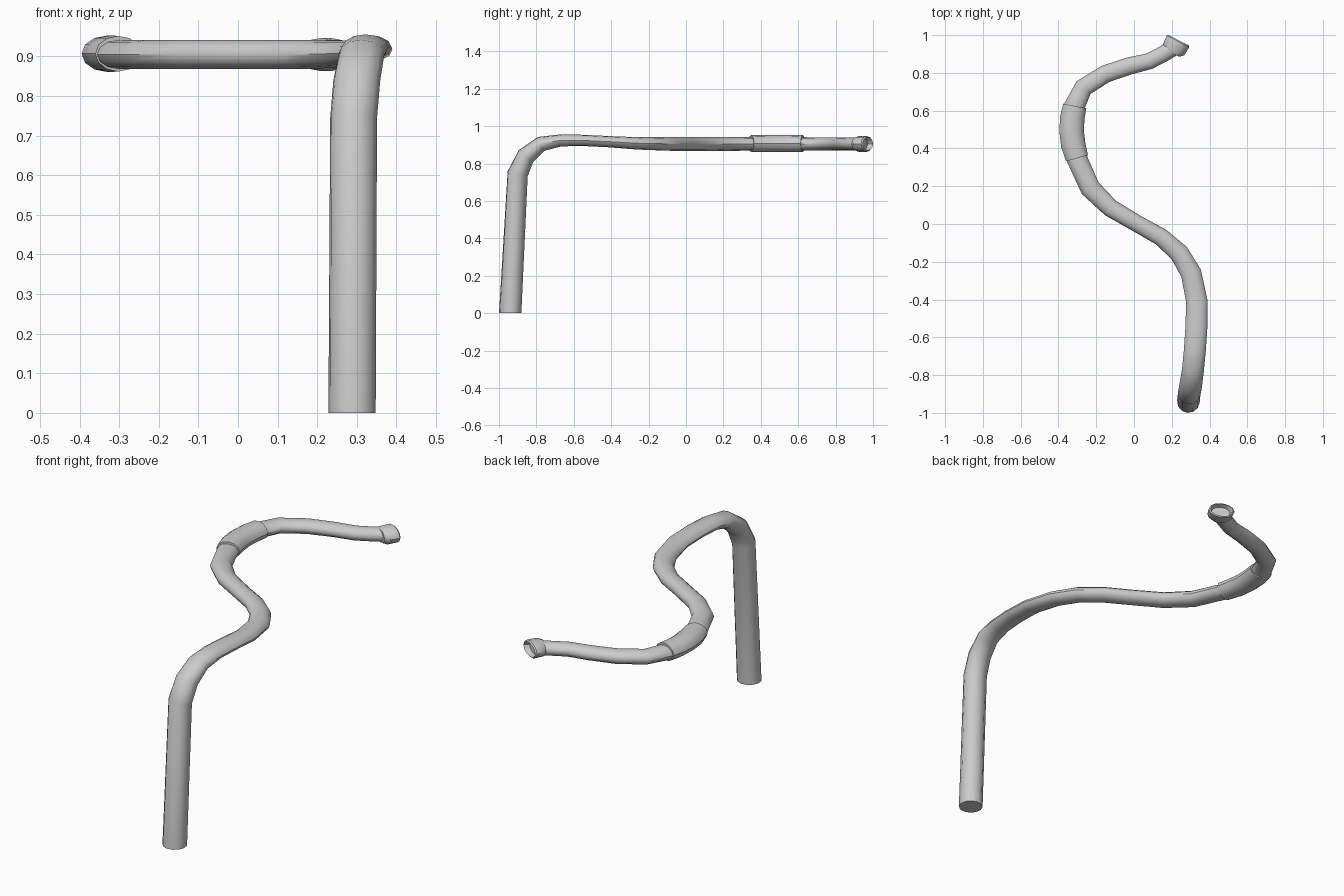
import bpy, bmesh, math
from mathutils import Vector

SIDES = 12
UP = Vector((0, 0, 1))


def sweep(name, stations, axis=None, flat_start=False):
    """Loft elliptical rings (x, y, z, half width, half height) along a path."""
    bm = bmesh.new()
    pts = [Vector(s[:3]) for s in stations]
    rings = []
    for i, (p, s) in enumerate(zip(pts, stations)):
        if axis:
            t = Vector(axis).normalized()
        else:
            a = (p - pts[i - 1]).normalized() if i else Vector()
            b = (pts[i + 1] - p).normalized() if i < len(pts) - 1 else Vector()
            t = (a + b).normalized()
        side = t.cross(UP).normalized()
        up = side.cross(t)
        ring = []
        for k in range(SIDES):
            a = math.tau * k / SIDES
            v = p + side * math.cos(a) * s[3] + up * math.sin(a) * s[4]
            if flat_start and i == 0:
                v.z = 0
            ring.append(bm.verts.new(v))
        rings.append(ring)
    for r, q in zip(rings, rings[1:]):
        for k in range(SIDES):
            n = (k + 1) % SIDES
            bm.faces.new((r[k], r[n], q[n], q[k]))
    bm.faces.new(rings[0])
    bm.faces.new(rings[-1])
    bmesh.ops.recalc_face_normals(bm, faces=bm.faces)
    me = bpy.data.meshes.new(name)
    bm.to_mesh(me)
    bm.free()
    ob = bpy.data.objects.new(name, me)
    bpy.context.collection.objects.link(ob)
    bpy.ops.object.select_all(action='DESELECT')
    bpy.context.view_layer.objects.active = ob
    ob.select_set(True)
    bpy.ops.object.shade_smooth_by_angle(angle=math.radians(40))
    return ob


# Upright pipe, bend and winding horizontal run
sweep("bent_pipe", [
    (0.288, -0.94, 0.0, 0.06, 0.06),
    (0.292, -0.90, 0.745, 0.06, 0.056),
    (0.300, -0.856, 0.84, 0.06, 0.05),
    (0.312, -0.775, 0.905, 0.058, 0.041),
    (0.322, -0.67, 0.924, 0.058, 0.032),
    (0.330, -0.55, 0.924, 0.058, 0.030),
    (0.333, -0.41, 0.917, 0.057, 0.030),
    (0.302, -0.26, 0.908, 0.055, 0.033),
    (0.240, -0.155, 0.906, 0.052, 0.035),
    (0.145, -0.07, 0.905, 0.047, 0.037),
    (0.02, 0.0, 0.905, 0.045, 0.037),
    (-0.125, 0.085, 0.905, 0.048, 0.037),
    (-0.232, 0.19, 0.905, 0.054, 0.037),
    (-0.302, 0.345, 0.905, 0.055, 0.036),
    (-0.330, 0.49, 0.905, 0.055, 0.036),
    (-0.315, 0.625, 0.905, 0.055, 0.036),
    (-0.267, 0.722, 0.905, 0.050, 0.035),
    (-0.150, 0.795, 0.905, 0.047, 0.035),
    (-0.02, 0.838, 0.905, 0.046, 0.034),
    (0.082, 0.862, 0.905, 0.043, 0.034),
    (0.155, 0.900, 0.905, 0.043, 0.034),
    (0.205, 0.930, 0.905, 0.043, 0.034),
], flat_start=True)

# Thicker sleeve around the curve
sweep("sleeve", [
    (-0.302, 0.348, 0.907, 0.06, 0.045),
    (-0.322, 0.42, 0.907, 0.065, 0.046),
    (-0.330, 0.49, 0.907, 0.065, 0.046),
    (-0.327, 0.56, 0.907, 0.065, 0.046),
    (-0.314, 0.625, 0.907, 0.062, 0.045),
])

# Hollow end cup: outer wall, rim, then inner wall and floor
sweep("end_cup", [
    (0.200, 0.905, 0.905, 0.043, 0.034),
    (0.210, 0.923, 0.905, 0.064, 0.042),
    (0.233, 0.967, 0.905, 0.067, 0.042),
    (0.236, 0.973, 0.905, 0.060, 0.036),
    (0.224, 0.949, 0.905, 0.048, 0.030),
], axis=(0.46, 0.89, 0))
